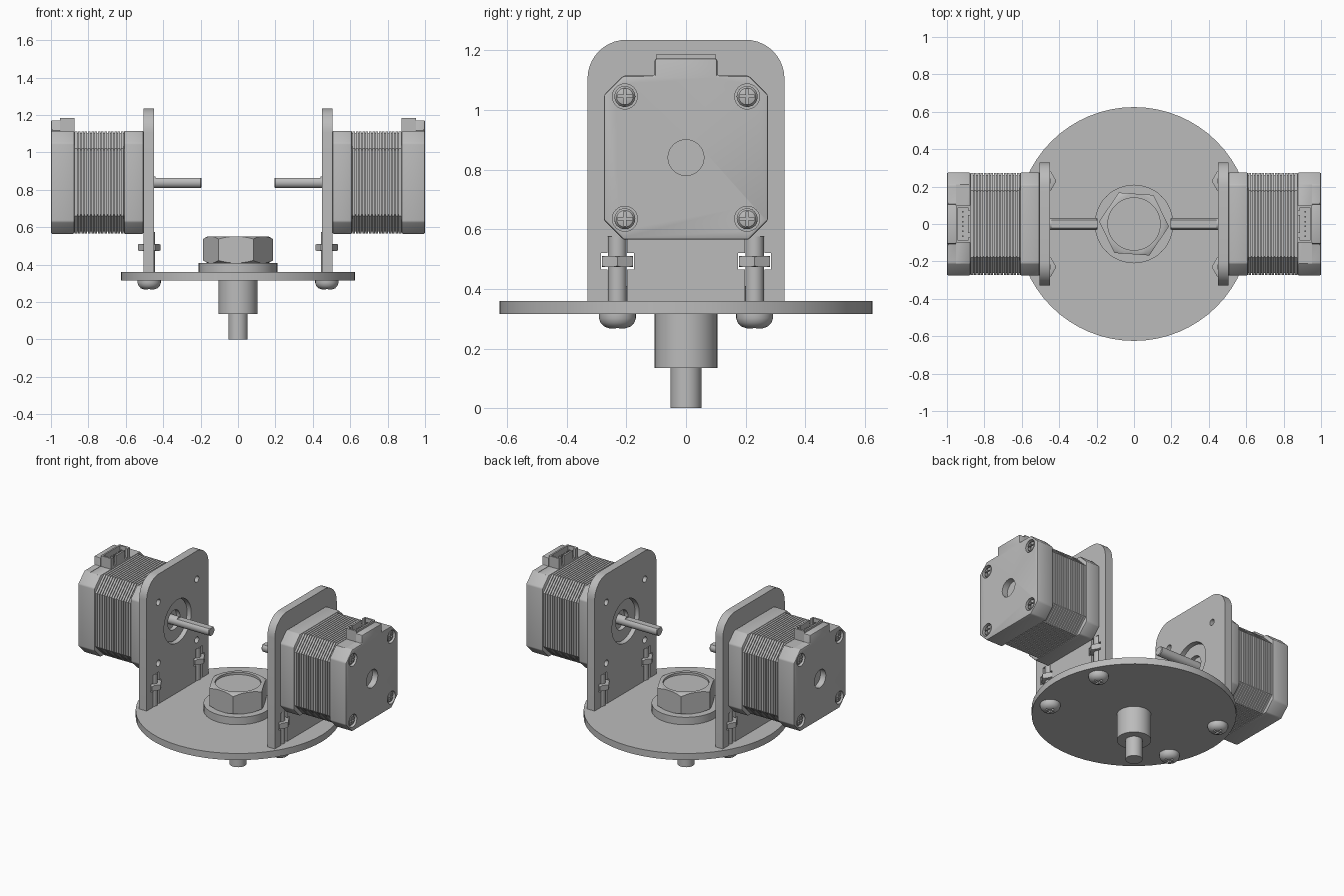
import bpy, bmesh, math
from mathutils import Matrix, Vector

cube = bpy.data.objects.get("Cube")
if cube:
    bpy.data.objects.remove(cube, do_unlink=True)

grey = bpy.data.materials.new("machined grey")
grey.use_nodes = True
grey.diffuse_color = (0.5, 0.5, 0.5, 1)
grey.node_tree.nodes["Principled BSDF"].inputs["Base Color"].default_value = (0.5, 0.5, 0.5, 1)

# Local z -> world x, local x -> world y, local y -> world z
ALONG_X = Matrix(((0, 0, 1, 0), (1, 0, 0, 0), (0, 1, 0, 0), (0, 0, 0, 1)))
ALONG_Z = Matrix.Identity(4)


def finish(name, bm, frame, at=(0, 0, 0)):
    bmesh.ops.recalc_face_normals(bm, faces=bm.faces)
    bm.transform(Matrix.Translation(Vector(at)) @ frame)
    mesh = bpy.data.meshes.new(name)
    bm.to_mesh(mesh)
    bm.free()
    mesh.materials.append(grey)
    obj = bpy.data.objects.new(name, mesh)
    bpy.context.collection.objects.link(obj)
    return obj


def prism(name, outline, lo, hi, frame=ALONG_X, at=(0, 0, 0), bevel=0):
    bm = bmesh.new()
    face = bm.faces.new([bm.verts.new((u, v, lo)) for u, v in outline])
    top = bmesh.ops.extrude_face_region(bm, geom=[face])["geom"]
    bmesh.ops.translate(bm, vec=(0, 0, hi - lo), verts=[e for e in top if isinstance(e, bmesh.types.BMVert)])
    if bevel:
        bmesh.ops.bevel(bm, geom=bm.edges[:], offset=bevel, segments=2, profile=0.5, affect='EDGES')
    return finish(name, bm, frame, at)


def lathe(name, profile, frame=ALONG_Z, at=(0, 0, 0), segs=40):
    """Closed solid of revolution through (radius, height) points."""
    bm = bmesh.new()
    rings = [[bm.verts.new((r * math.cos(2 * math.pi * i / segs), r * math.sin(2 * math.pi * i / segs), h))
              for i in range(segs)] for r, h in profile]
    for a, b in zip(rings, rings[1:]):
        for i in range(segs):
            j = (i + 1) % segs
            bm.faces.new((a[i], a[j], b[j], b[i]))
    bm.faces.new(rings[0])
    bm.faces.new(rings[-1])
    return finish(name, bm, frame, at)


def cyl(name, r, lo, hi, frame=ALONG_Z, at=(0, 0, 0), segs=40):
    return lathe(name, [(r, lo), (r, hi)], frame, at, segs)


def box(name, x0, x1, y0, y1, z0, z1):
    return prism(name, [(x0, y0), (x1, y0), (x1, y1), (x0, y1)], z0, z1, ALONG_Z)


def cut(obj, *tools, op='DIFFERENCE'):
    for tool in tools:
        mod = obj.modifiers.new("cut", 'BOOLEAN')
        mod.operation, mod.object, mod.solver = op, tool, 'EXACT'
        bpy.context.view_layer.objects.active = obj
        bpy.ops.object.modifier_apply(modifier=mod.name)
        bpy.data.objects.remove(tool, do_unlink=True)
    return obj


def hexagon(r, turn=0):
    return [(r * math.cos(math.radians(turn + 60 * i)), r * math.sin(math.radians(turn + 60 * i))) for i in range(6)]


def hex_nut(name, r, lo, hi, turn=0, at=(0, 0, 0)):
    """Hexagonal nut with turned corners."""
    nut = prism(name, hexagon(r, turn), lo, hi, ALONG_Z, at)
    c = 0.12 * r
    turned = lathe("turning", [(r - c, lo), (r + c / 4, lo + c * 0.7), (r + c / 4, hi - c * 0.7), (r - c, hi)],
                   ALONG_Z, at)
    return cut(nut, turned, op='INTERSECT')


def chamfered(half, c, zc):
    h, k = half, half - c
    return [(u, zc + v) for u, v in
            ((k, -h), (h, -k), (h, k), (k, h), (-k, h), (-h, k), (-h, -k), (-k, -h))]


def cross_cut(head, frame, at, size, lo, hi):
    w = size * 0.17
    for a, b in ((size, w), (w, size)):
        cut(head, prism("drive", [(-a, -b), (a, -b), (a, b), (-a, b)], lo, hi, frame, at))


ZC = 0.84            # motor axis height
PITCH = 0.205        # motor screw offset
HALF = 0.275         # motor half width
BX, BY = 0.475, 0.23  # bracket bolt position
SIDES = (-1, 1)
side_parts = []

# Base disc with hub, washer and large nut
base = cyl("base_disc", 0.625, 0.315, 0.36, segs=64)
cyl("hub_washer", 0.21, 0.36, 0.41, segs=48)
big_nut = hex_nut("hub_nut", 0.187, 0.41, 0.55, turn=-4)
cut(big_nut, cyl("bore", 0.14, 0.535, 0.6))
lathe("hub_shaft", [(0.052, 0), (0.052, 0.135), (0.105, 0.135), (0.105, 0.315)])

# Upright bracket plate with rounded top corners
R, W, TOP = 0.13, 0.33, 1.235
arc = [(W - R + R * math.cos(math.pi / 2 * i / 10), TOP - R + R * math.sin(math.pi / 2 * i / 10)) for i in range(11)]
outline = [(W, 0.36)] + arc + [(-u, v) for u, v in reversed(arc)] + [(-W, 0.36)]
plate = prism("bracket_plate", outline, 0.45, 0.505)
cut(plate, cyl("boss_hole", 0.145, 0.4, 0.6, ALONG_X, (0, 0, ZC)))
for s in SIDES:
    for t in SIDES:
        cut(plate, cyl("screw_hole", 0.021, 0.4, 0.6, ALONG_X, (0, s * PITCH, ZC + t * PITCH), 24))
    y = s * BY
    cut(plate, box("slot", 0.4, 0.6, y - 0.033, y + 0.033, 0.3, 0.575),
        box("nut_slot", 0.4, 0.6, y - 0.055, y + 0.055, 0.465, 0.52))
side_parts.append(plate)

# Bracket bolts and nuts
for s, label in zip(SIDES, ("front", "back")):
    at = (BX, s * BY, 0)
    bolt = lathe(label + "_bracket_bolt", [(0.025, 0.267), (0.045, 0.274), (0.057, 0.287), (0.062, 0.302),
                                           (0.062, 0.315), (0.031, 0.315), (0.031, 0.575)], at=at, segs=32)
    cross_cut(bolt, ALONG_Z, at, 0.032, 0.24, 0.29)
    side_parts += [bolt, hex_nut(label + "_bracket_nut", 0.06, 0.473, 0.511, at=at)]

# Motor front flange, boss and D-cut shaft
flange = prism("motor_flange", chamfered(HALF, 0.065, ZC), 0.505, 0.61, bevel=0.007)
for s in SIDES:
    for t in SIDES:
        cut(flange, cyl("thread", 0.02, 0.45, 0.55, ALONG_X, (0, s * PITCH, ZC + t * PITCH), 24))
boss = cyl("motor_boss", 0.14, 0.478, 0.515, ALONG_X, (0, 0, ZC))
cut(boss, cyl("bearing_recess", 0.065, 0.4, 0.505, ALONG_X, (0, 0, ZC)))
shaft = lathe("motor_shaft", [(0.027, 0.195), (0.031, 0.2), (0.031, 0.52)], ALONG_X, (0, 0, ZC), 32)
cut(shaft, box("flat", 0.18, 0.44, -0.1, 0.1, ZC + 0.023, ZC + 0.1))
side_parts += [flange, boss, shaft]

# Laminated stator: solid core with thin raised sheets
side_parts.append(prism("stator_core", chamfered(0.263, 0.09, ZC), 0.605, 0.88))
SHEETS = 15
step = (0.875 - 0.61) / SHEETS
for i in range(SHEETS):
    x = 0.61 + i * step
    side_parts.append(prism("stator_sheet", chamfered(0.272, 0.092, ZC), x + step * 0.12, x + step * 0.88))

# Motor rear cap with connector shelf, shaft recess and screw wells
shell = chamfered(HALF, 0.065, ZC)
tab = [(0.105, ZC + HALF), (0.105, 1.172), (-0.105, 1.172), (-0.105, ZC + HALF)]
cap = prism("motor_rear_cap", shell[:4] + tab + shell[4:], 0.875, 1.0, bevel=0.007)
cut(cap, box("shelf", 0.8, 0.953, -0.3, 0.3, 1.113, 1.3),
    cyl("shaft_recess", 0.06, 0.96, 1.1, ALONG_X, (0, 0, ZC)))
side_parts.append(cap)
for s in SIDES:
    for t in SIDES:
        at = (0, s * PITCH, ZC + t * PITCH)
        cut(cap, cyl("well", 0.042, 0.965, 1.1, ALONG_X, at, 32))
        screw = lathe("motor_screw", [(0.035, 0.96), (0.035, 0.985), (0.028, 0.994), (0.014, 0.998)],
                      ALONG_X, at, 32)
        cross_cut(screw, ALONG_X, at, 0.025, 0.982, 1.1)
        side_parts.append(screw)

# Cable connector with pins
socket = box("connector_socket", 0.875, 0.953, -0.1, 0.1, 1.1, 1.185)
cut(socket, box("pocket", 0.888, 0.942, -0.088, 0.088, 1.125, 1.3))
for s in SIDES:
    cut(socket, box("notch", 0.86, 0.895, s * 0.06 - 0.012, s * 0.06 + 0.012, 1.125, 1.3))
side_parts.append(socket)
for i in range(6):
    y = (i - 2.5) * 0.026
    side_parts.append(box("connector_pin", 0.911, 0.919, y - 0.004, y + 0.004, 1.12, 1.17))

# Smooth curved faces, keep sharp edges
bpy.ops.object.select_all(action='DESELECT')
for obj in bpy.context.collection.objects:
    if obj.type == 'MESH' and obj.data.materials and obj.data.materials[0] == grey:
        obj.select_set(True)
        bpy.context.view_layer.objects.active = obj
bpy.ops.object.shade_smooth_by_angle(angle=math.radians(30))
bpy.ops.object.select_all(action='DESELECT')

# Opposite side: the same assembly turned half a revolution
for obj in side_parts:
    twin = obj.copy()
    twin.name = "right_" + obj.name
    obj.name = "left_" + obj.name
    twin.rotation_euler.z = math.pi
    bpy.context.collection.objects.link(twin)
